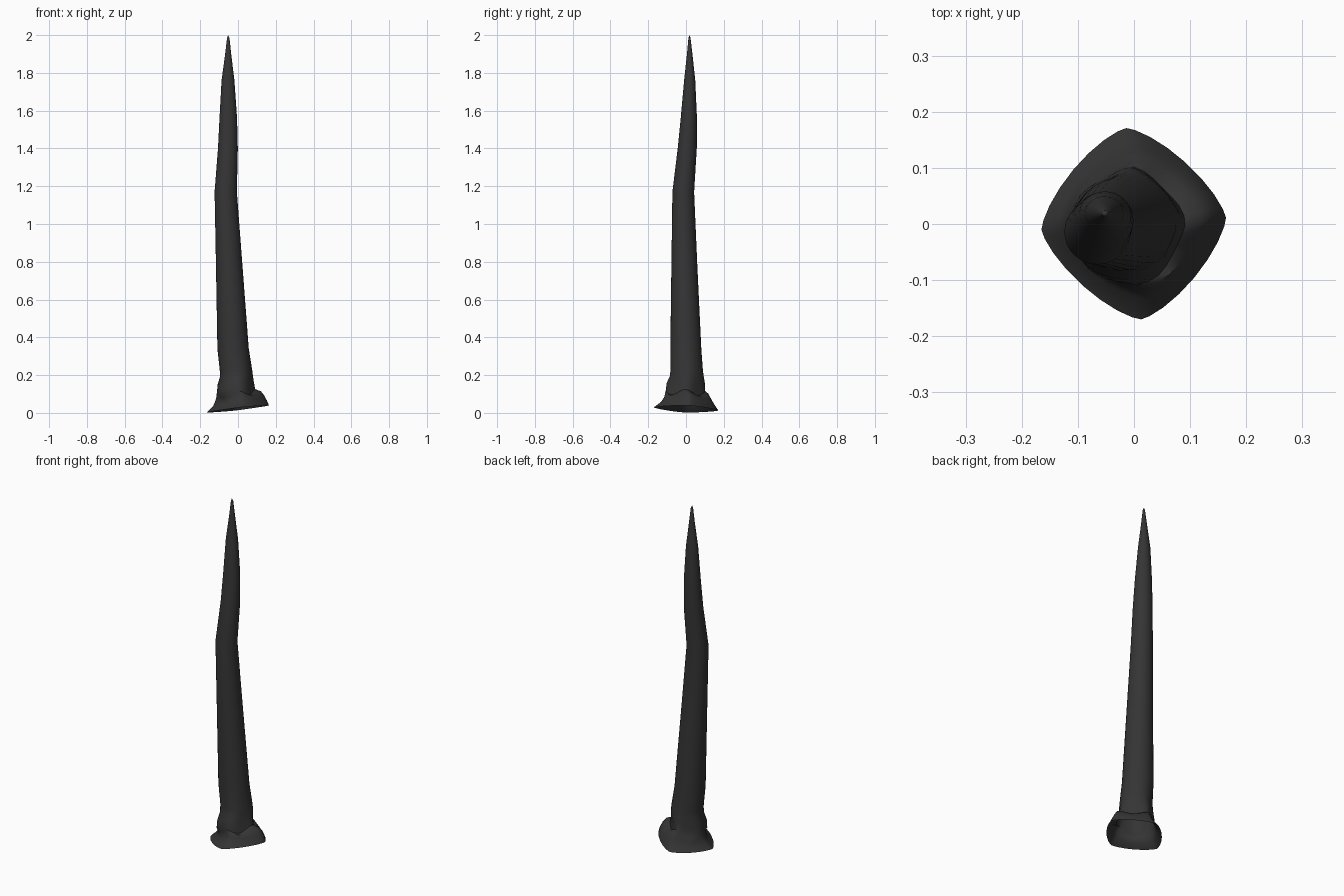
import bpy, bmesh, math

SEG = 32
# Sections: z, x min, x max, y min, y max, roundness (2 = circle), tilt, ripple
sections = [
    (0.021, -0.165, 0.164, -0.170, 0.171, 1.38, 1.0, 0.0),
    (0.045, -0.134, 0.152, -0.135, 0.150, 1.45, 1.0, 0.01),
    (0.070, -0.121, 0.138, -0.117, 0.132, 1.55, 0.9, 0.02),
    (0.094, -0.115, 0.118, -0.112, 0.117, 1.65, 0.8, 0.03),
    (0.105, -0.113, 0.088, -0.109, 0.099, 1.80, 0.6, 0.04),
    (0.145, -0.108, 0.080, -0.103, 0.096, 1.90, 0.4, 0.05),
    (0.185, -0.097, 0.077, -0.087, 0.092, 2.00, 0.2, 0.03),
    (0.220, -0.097, 0.075, -0.083, 0.089, 2.00, 0.0, 0.01),
    (0.340, -0.109, 0.057, -0.083, 0.081, 2.00, 0.0, 0.0),
    (0.800, -0.117, 0.022, -0.077, 0.059, 2.00, 0.0, 0.0),
    (1.170, -0.124, -0.006, -0.072, 0.043, 2.00, 0.0, 0.0),
    (1.400, -0.106, -0.001, -0.044, 0.057, 2.00, 0.0, 0.0),
    (1.560, -0.098, -0.005, -0.028, 0.058, 2.00, 0.0, 0.0),
    (1.760, -0.087, -0.019, -0.010, 0.049, 2.00, 0.0, 0.0),
    (1.900, -0.068, -0.036, 0.005, 0.034, 2.00, 0.0, 0.0),
    (1.985, -0.058, -0.045, 0.013, 0.024, 2.00, 0.0, 0.0),
]


def spread(v, p):
    return math.copysign(abs(v) ** (2 / p), v)


# Bent spike with a flared, open diamond foot
bm = bmesh.new()
rings = []
for z, x0, x1, y0, y1, p, tilt, ripple in sections:
    ring = []
    skew = -0.08 * max(0, 2 - p) / 0.62
    for i in range(SEG):
        a = 2 * math.pi * i / SEG
        k = 1 + ripple * math.sin(5 * a + 0.8)
        ux, uy = spread(math.cos(a), p) * k, spread(math.sin(a), p) * k
        x = (x0 + x1) / 2 + (x1 - x0) / 2 * (ux + skew * uy)
        y = (y0 + y1) / 2 + (y1 - y0) / 2 * (uy - skew * ux * 0.8)
        dz = tilt * (0.115 * x - 0.04 * y) + ripple * 0.35 * math.cos(4 * a)
        ring.append(bm.verts.new((x, y, z + dz)))
    rings.append(ring)
for low, high in zip(rings, rings[1:]):
    for i in range(SEG):
        j = (i + 1) % SEG
        bm.faces.new((low[i], low[j], high[j], high[i]))

# Pointed tip
tip = bm.verts.new((-0.052, 0.018, 2.0))
for i in range(SEG):
    bm.faces.new((rings[-1][i], rings[-1][(i + 1) % SEG], tip))

mesh = bpy.data.meshes.new("spike")
bm.to_mesh(mesh)
bm.free()
spike = bpy.data.objects.new("spike", mesh)
bpy.context.collection.objects.link(spike)

# Dark charcoal finish
mat = bpy.data.materials.new("charcoal")
mat.diffuse_color = (0.035, 0.035, 0.035, 1)
mesh.materials.append(mat)

bpy.context.view_layer.objects.active = spike
spike.select_set(True)
bpy.ops.object.shade_smooth_by_angle(angle=math.radians(40))
